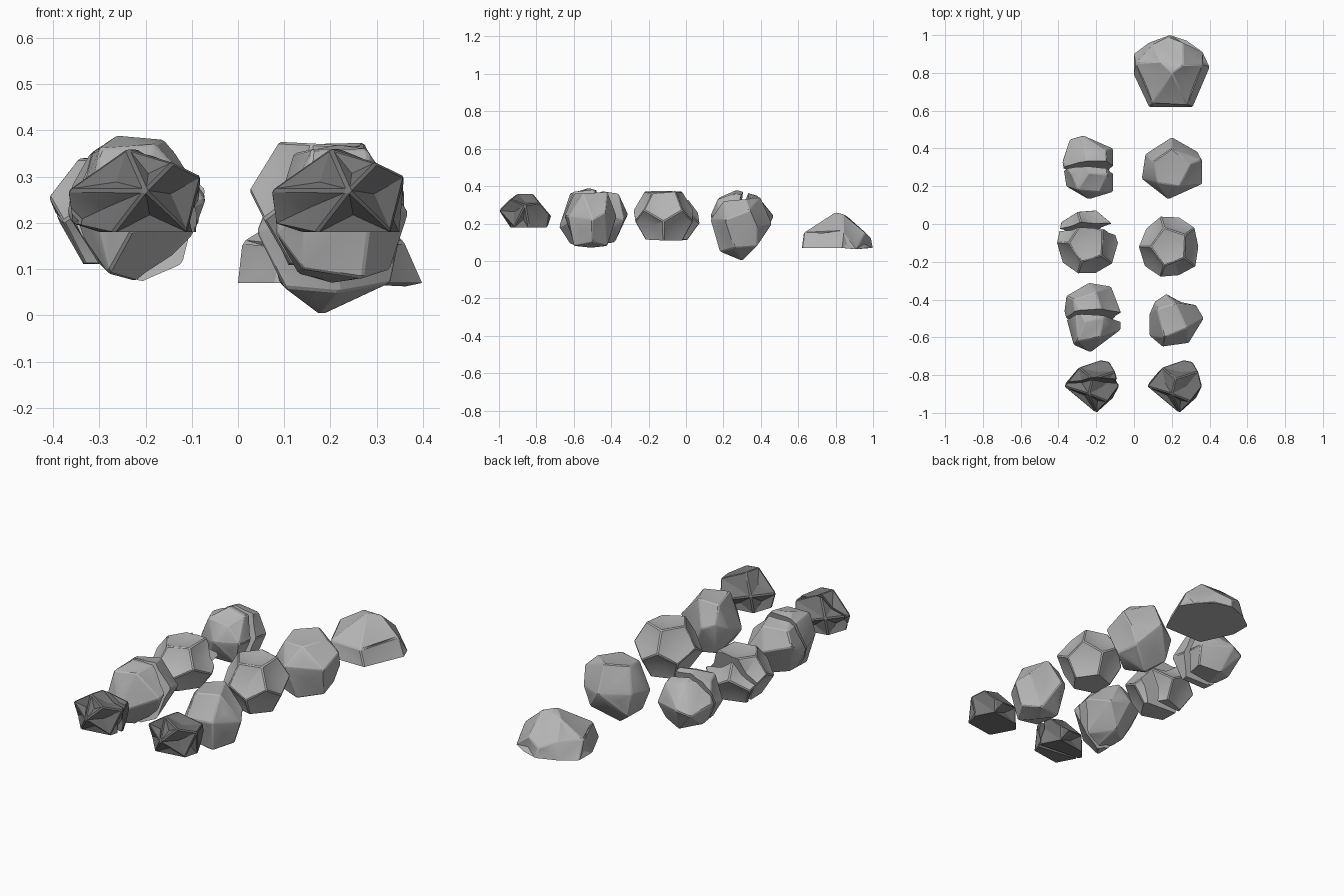
import bpy, bmesh, random
from mathutils import Vector

if "Cube" in bpy.data.objects:
    bpy.data.objects.remove(bpy.data.objects["Cube"], do_unlink=True)


def material(name, grey):
    mat = bpy.data.materials.new(name)
    mat.use_nodes = True
    colour = (grey, grey, grey, 1)
    mat.diffuse_color = colour
    shader = next(n for n in mat.node_tree.nodes if n.type == "BSDF_PRINCIPLED")
    shader.inputs["Base Color"].default_value = colour
    return mat


pale_stone = material("pale stone", 0.46)
dark_stone = material("dark stone", 0.18)


def knobbly_corners(centre, size, seed):
    """Corners of a slightly uneven twelve-sided stone."""
    rng = random.Random(seed)
    bm = bmesh.new()
    bmesh.ops.create_icosphere(bm, subdivisions=1, radius=1)
    corners = []
    for face in bm.faces:
        way = face.calc_center_median().normalized() * rng.uniform(0.96, 1.08)
        corners.append([c + s * w for c, s, w in zip(centre, size, way)])
    bm.free()
    return corners


def rock_mesh(corners, merge, dent):
    """Facetted stone with softened edges and hollowed facets."""
    bm = bmesh.new()
    for corner in corners:
        bm.verts.new(Vector(corner) / 100)
    bmesh.ops.convex_hull(bm, input=bm.verts[:])
    loose = [v for v in bm.verts if not v.link_faces]
    bmesh.ops.delete(bm, geom=loose, context="VERTS")
    bmesh.ops.dissolve_limit(bm, angle_limit=merge, verts=bm.verts[:], edges=bm.edges[:])
    bmesh.ops.recalc_face_normals(bm, faces=bm.faces[:])
    ridges = [e for e in bm.edges
              if not any(f.normal.z < -0.99 for f in e.link_faces)]
    bmesh.ops.bevel(bm, geom=ridges, offset=0.005, segments=1, affect="EDGES",
                    clamp_overlap=True)
    bm.normal_update()
    facets = [f for f in bm.faces if f.calc_area() > 0.002 and f.normal.z > -0.99]
    bmesh.ops.poke(bm, faces=facets, offset=-dent, center_mode="MEAN_WEIGHTED")
    return bm


def finish(name, bm, mat):
    bmesh.ops.recalc_face_normals(bm, faces=bm.faces[:])
    for face in bm.faces:
        face.smooth = True
    for edge in bm.edges:
        edge.smooth = edge.calc_face_angle(0) < 0.4
    mesh = bpy.data.meshes.new(name)
    bm.to_mesh(mesh)
    bm.free()
    mesh.materials.append(mat)
    obj = bpy.data.objects.new(name, mesh)
    bpy.context.collection.objects.link(obj)


def whole_rock(name, corners, mat=pale_stone, merge=0.35, dent=0.003):
    finish(name, rock_mesh(corners, merge, dent), mat)


def split_rock(name, corners, cut, gap, mat=pale_stone, merge=0.35, dent=0.003):
    """Two halves with a leaning crack that opens towards +x."""
    for half, side in (("front", -1), ("back", 1)):
        bm = rock_mesh(corners, merge, dent)
        normal = Vector((-side * gap * 2, 1, -0.25)).normalized()
        point = Vector(cut) / 100 + Vector((0, side * gap / 2, 0))
        found = bmesh.ops.bisect_plane(
            bm, geom=bm.verts[:] + bm.edges[:] + bm.faces[:], plane_co=point,
            plane_no=normal, clear_inner=side > 0, clear_outer=side < 0)
        rim = [e for e in found["geom_cut"] if isinstance(e, bmesh.types.BMEdge)]
        bmesh.ops.holes_fill(bm, edges=rim, sides=0)
        finish(f"{name}_{half}_half", bm, mat)


def shifted(corners, dx):
    return [(x + dx, y, z) for x, y, z in corners]


# Small dark stone, whole and split
small = [(20, -90, 36), (22, -82, 36), (34, -78, 31), (30, -94, 33), (36, -86, 30),
         (24, -100, 27), (16, -95, 28), (7, -86, 27), (26, -72, 24), (31, -73, 25),
         (15, -76, 27), (8, -84, 20), (17, -94, 18), (33, -92, 18), (35, -84, 18),
         (30, -74, 18), (14, -77, 18)]
whole_rock("small_dark_rock", small, dark_stone, 0.45, 0.018)
split_rock("split_dark_rock", shifted(small, -44), (-22, -84, 27), 0.015,
           dark_stone, 0.45, 0.018)

# Rounded stones of the second row
whole_rock("rounded_rock", [
    (12, -45, 35), (22, -42, 37), (28, -55, 36), (16, -60, 36), (8, -48, 22),
    (11, -41, 26), (17, -37, 24), (33, -43, 26), (37, -50, 22), (29, -63, 24),
    (15, -65, 24), (8, -59, 18), (13, -45, 9), (26, -42, 8), (33, -50, 10),
    (27, -60, 8), (14, -60, 10), (20, -51, 7)])
split_rock("split_rounded_rock", [
    (-32, -40, 35), (-20, -36, 36), (-26, -52, 39), (-16, -50, 38), (-18, -60, 37),
    (-30, -62, 36), (-37, -46, 22), (-36, -38, 28), (-24, -31, 25), (-12, -33, 22),
    (-7, -46, 27), (-7, -56, 25), (-23, -68, 18), (-32, -64, 25), (-30, -45, 11),
    (-20, -38, 10), (-12, -52, 11), (-21, -54, 7), (-28, -62, 9)],
    (-22, -50, 24), 0.03)

# Knobbly stones of the third row
whole_rock("knobbly_rock", knobbly_corners((19, -12, 24), (16, 17, 16), 3),
           dent=0.02)
split_rock("split_knobbly_rock", knobbly_corners((-25, -10, 23), (16, 18, 14), 5),
           (-25, -3, 23), 0.035, dent=0.02)

# Large stones of the fourth row
whole_rock("large_rock", [
    (12, 22, 31), (24, 20, 32), (30, 32, 33), (20, 40, 34), (10, 33, 33),
    (4, 24, 18), (18, 13, 22), (36, 21, 22), (36, 34, 27), (34, 38, 18),
    (20, 46, 20), (6, 37, 20), (10, 22, 6), (22, 18, 5), (33, 26, 7),
    (30, 38, 8), (18, 30, 0), (9, 36, 7)])
split_rock("split_large_rock", [
    (-30, 18, 34), (-18, 17, 33), (-14, 26, 36), (-24, 27, 38), (-33, 26, 34),
    (-26, 38, 35), (-15, 39, 33), (-38, 33, 25), (-36, 20, 22), (-24, 13, 24),
    (-11, 17, 25), (-11, 35, 26), (-11, 40, 22), (-27, 47, 24), (-34, 45, 22),
    (-30, 20, 12), (-15, 20, 12), (-13, 36, 13), (-24, 40, 11), (-34, 34, 14)],
    (-24, 29, 25), 0.03)

# Flat-bottomed boulder at the back
whole_rock("flat_boulder", [
    (0, 90, 7), (8, 96, 7), (19, 100, 7), (28, 97, 7), (36, 91, 7), (40, 83, 7),
    (31, 62, 7), (8, 62, 7), (3, 72, 7), (0, 79, 7), (20, 80, 26), (26, 84, 25),
    (14, 86, 24), (10, 64, 15), (28, 63, 15), (1, 85, 16), (36, 84, 16),
    (26, 96, 15), (18, 99, 12), (10, 95, 16)], dent=0.008)
